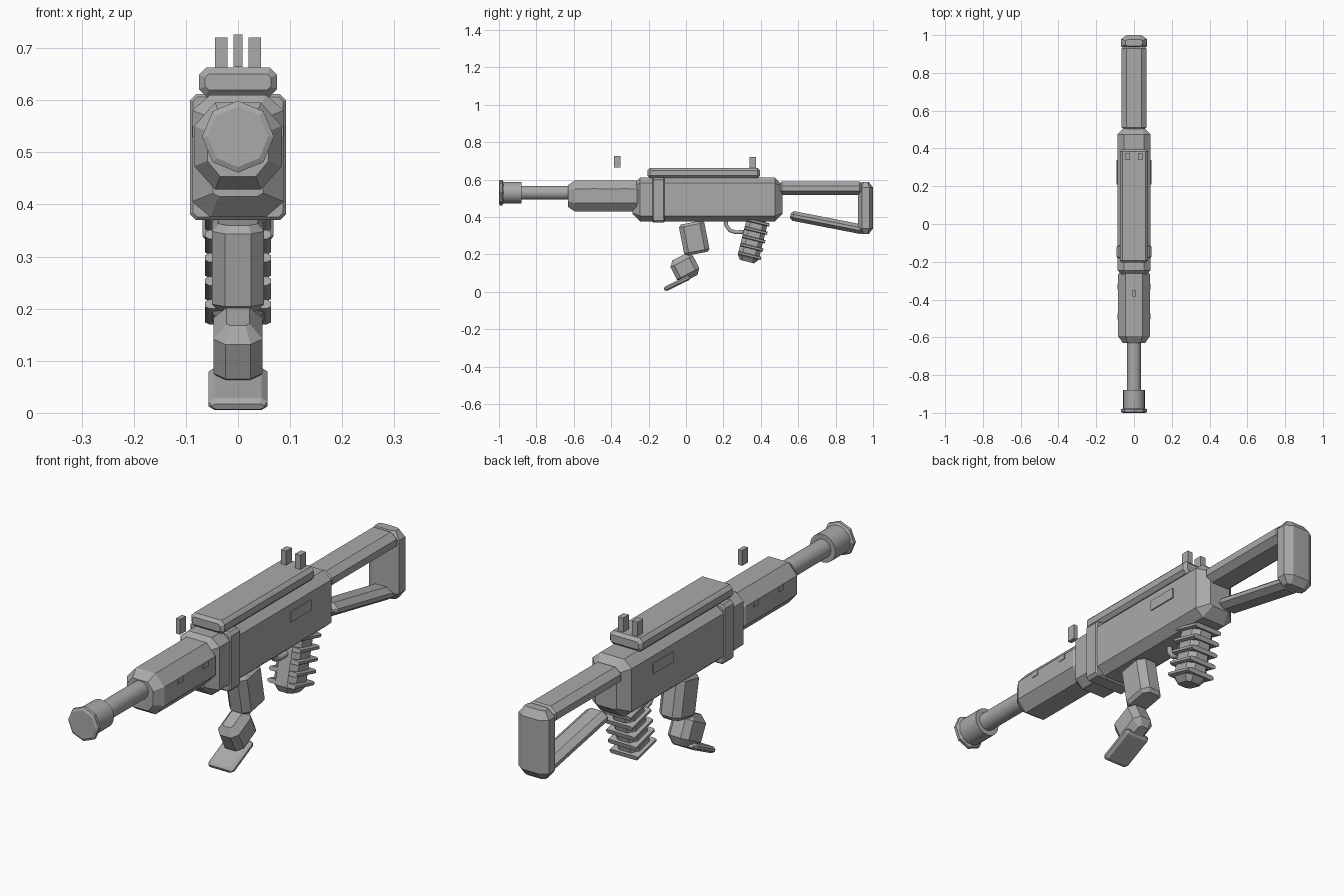
import bpy, bmesh, math
from mathutils import Matrix, Vector

cube = bpy.data.objects.get("Cube")
if cube:
    bpy.data.objects.remove(cube, do_unlink=True)

grey = bpy.data.materials.new("plain grey")
grey.use_nodes = True
grey.diffuse_color = (0.4, 0.4, 0.4, 1)
grey.node_tree.nodes["Principled BSDF"].inputs["Base Color"].default_value = (0.4, 0.4, 0.4, 1)


def finish(name, bm, at=(0, 0, 0), tilt=0):
    bmesh.ops.recalc_face_normals(bm, faces=bm.faces)
    mesh = bpy.data.meshes.new(name)
    bm.to_mesh(mesh)
    bm.free()
    mesh.materials.append(grey)
    ob = bpy.data.objects.new(name, mesh)
    bpy.context.collection.objects.link(ob)
    ob.location = at
    ob.rotation_euler.x = math.radians(tilt)
    return ob


def block(name, size, at, cut=None, end=(0, 0), tilt=0, axis="Y"):
    """Eight-sided bar along an axis; cut = corner chamfer, end = (length, inset) of end taper."""
    w, d, h = size
    bm = bmesh.new()
    if cut is None:
        bmesh.ops.create_cube(bm, size=1, matrix=Matrix.Diagonal((w, d, h, 1)))
        return finish(name, bm, at, tilt)
    a, b, length = (w / 2, h / 2, d / 2) if axis == "Y" else (w / 2, d / 2, h / 2)
    cu, cv = cut

    def ring(s, inset):
        u, v = a - inset, b - inset
        k = (a - cu - inset * 0.4, b - cv - inset * 0.4)
        pts = [(k[0], v), (u, k[1]), (u, -k[1]), (k[0], -v),
               (-k[0], -v), (-u, -k[1]), (-u, k[1]), (-k[0], v)]
        return [bm.verts.new((p, s, q) if axis == "Y" else (p, q, s)) for p, q in pts]

    rings = [ring(-length, end[1]), ring(end[0] - length, 0),
             ring(length - end[0], 0), ring(length, end[1])]
    for r0, r1 in zip(rings, rings[1:]):
        for i in range(8):
            j = (i + 1) % 8
            bm.faces.new((r0[i], r0[j], r1[j], r1[i]))
    bm.faces.new(rings[0])
    bm.faces.new(rings[-1])
    return finish(name, bm, at, tilt)


def lathe(name, profile, sides, z, smooth=False):
    """Turned part along y from (y, radius) pairs."""
    bm = bmesh.new()
    rings = [[bm.verts.new((r * math.cos(t), y, z + r * math.sin(t)))
              for t in (math.tau * i / sides for i in range(sides))] for y, r in profile]
    for r0, r1 in zip(rings, rings[1:]):
        for i in range(sides):
            j = (i + 1) % sides
            bm.faces.new((r0[i], r0[j], r1[j], r1[i]))
    bm.faces.new(rings[0])
    bm.faces.new(rings[-1])
    ob = finish(name, bm)
    if smooth:
        for p in ob.data.polygons:
            p.use_smooth = len(p.vertices) == 4
    return ob


# Barrel and muzzle
lathe("barrel", [(-0.9, 0.037), (-0.58, 0.037)], 24, 0.53, True)
lathe("muzzle_sleeve", [(-0.985, 0.057), (-0.88, 0.057)], 24, 0.53, True)
lathe("muzzle_rim", [(-1, 0.058), (-0.995, 0.069), (-0.983, 0.069), (-0.975, 0.057)], 8, 0.53)

# Handguard with side slots
block("handguard", (0.168, 0.4, 0.167), (0, -0.43, 0.512), (0.04, 0.045), (0.036, 0.025))
for side in (-1, 1):
    for y in (-0.49, -0.33):
        block("handguard_slot", (0.006, 0.032, 0.022), (side * 0.084, y, 0.54))

# Receiver, band, side plates and top rail
block("receiver", (0.176, 0.8, 0.235), (0, 0.115, 0.493), (0.035, 0.03), (0.04, 0.04))
block("receiver_band", (0.185, 0.066, 0.242), (0, -0.147, 0.491), (0.012, 0.012), (0.006, 0.006))
for side in (-1, 1):
    block("receiver_side_plate", (0.009, 0.13, 0.042), (side * 0.088, 0.275, 0.53))
block("top_rail", (0.15, 0.6, 0.055), (0, 0.095, 0.635), (0.014, 0.014), (0.012, 0.012))

# Sights
block("front_sight", (0.018, 0.036, 0.062), (0, -0.367, 0.695))
for side in (-1, 1):
    block("rear_sight", (0.024, 0.036, 0.06), (side * 0.032, 0.357, 0.69))

# Open shoulder stock
block("stock_bar", (0.132, 0.44, 0.072), (0, 0.72, 0.553), (0.027, 0.022), (0.012, 0.01))
block("stock_butt", (0.136, 0.08, 0.278), (0, 0.96, 0.448), (0.03, 0.02), (0.03, 0.022), axis="Z")
block("stock_strut", (0.1, 0.4, 0.052), (0, 0.755, 0.37), (0.025, 0.018), (0.015, 0.012), tilt=-11)

# Angled front support and foot
block("support_upper", (0.1, 0.138, 0.17), (0, 0.044, 0.287), (0.025, 0.025), (0.014, 0.012), 11, "Z")
block("support_lower", (0.094, 0.135, 0.13), (0, -0.006, 0.129), (0.023, 0.023), (0.028, 0.025), 27, "Z")
block("support_foot", (0.114, 0.155, 0.026), (0, -0.047, 0.046), (0.012, 0.008), (0.012, 0.007), 26)

# Rear grip with raised ribs
tilt = -14
grip_centre = Vector((0, 0.355, 0.275))
down = Matrix.Rotation(math.radians(tilt), 3, "X") @ Vector((0, 0, -1))
block("grip", (0.1, 0.115, 0.235), grip_centre, (0.024, 0.024), (0.025, 0.018), tilt, "Z")
for i in range(5):
    at = grip_centre + down * (0.046 * i - 0.1) + Vector((0, 0.006, 0))
    block("grip_rib", (0.126, 0.125, 0.018), at, (0.008, 0.004), tilt=tilt)

# Trigger guard
curve = bpy.data.curves.new("trigger_guard", "CURVE")
curve.dimensions = "3D"
curve.bevel_depth = 0.012
curve.bevel_resolution = 1
path = [(0.212, 0.39), (0.215, 0.355), (0.235, 0.328), (0.265, 0.318), (0.32, 0.32)]
spline = curve.splines.new("POLY")
spline.points.add(len(path) - 1)
for point, (y, z) in zip(spline.points, path):
    point.co = (0, y, z, 1)
curve.materials.append(grey)
bpy.context.collection.objects.link(bpy.data.objects.new("trigger_guard", curve))
